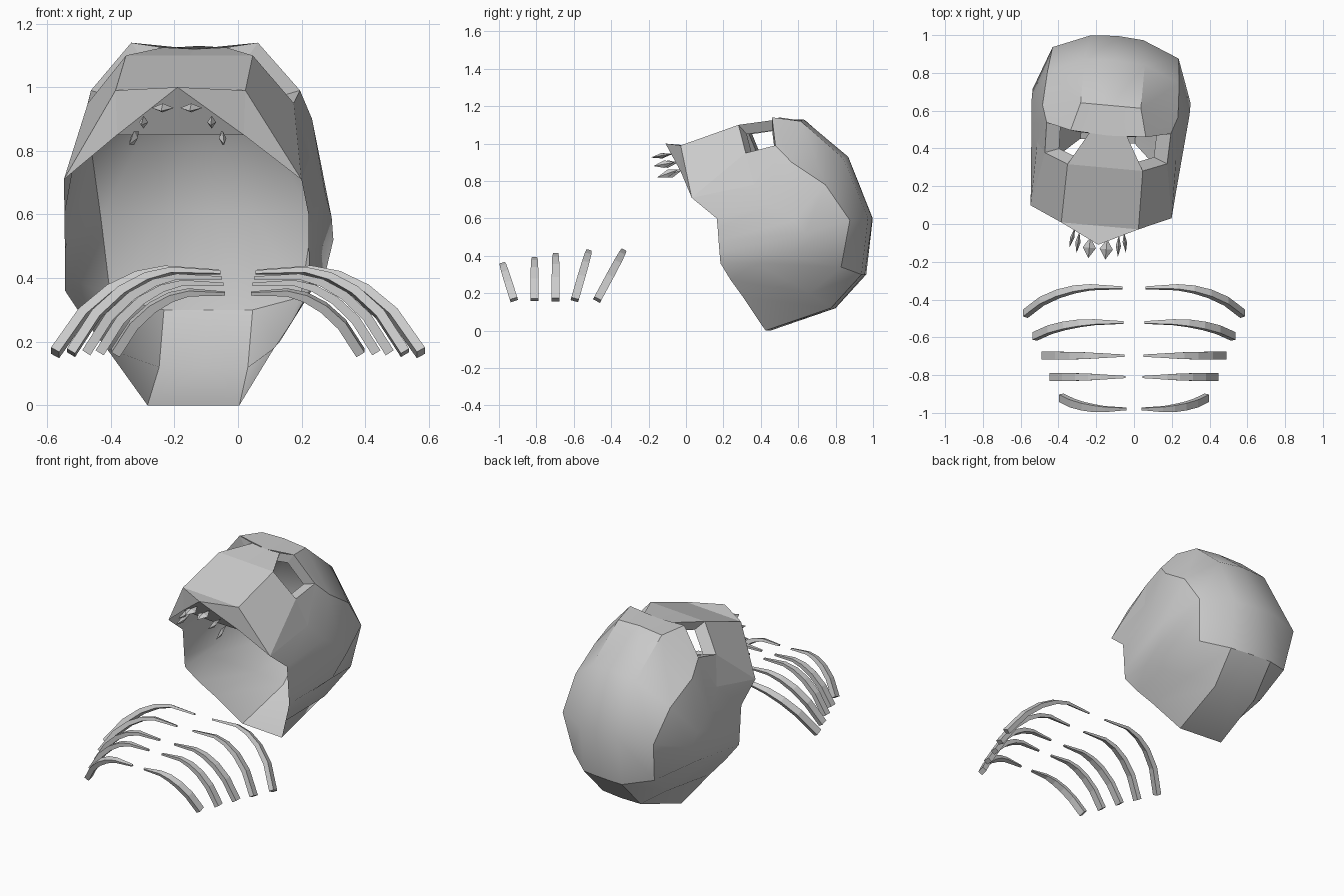
import bpy, bmesh, math
from mathutils import Vector, Matrix

if "Cube" in bpy.data.objects:
    bpy.data.objects.remove(bpy.data.objects["Cube"])

# The skull is modelled symmetric, then turned slightly to one side
POSE = Matrix.Translation((-0.18, 0, 0)) @ Matrix.Rotation(math.radians(-5.2), 4, 'Z')


def finish(name, bm, smooth=None, matrix=None):
    bmesh.ops.remove_doubles(bm, verts=bm.verts, dist=0.001)
    bmesh.ops.recalc_face_normals(bm, faces=bm.faces)
    me = bpy.data.meshes.new(name)
    bm.to_mesh(me)
    bm.free()
    ob = bpy.data.objects.new(name, me)
    bpy.context.collection.objects.link(ob)
    if matrix:
        ob.matrix_world = matrix
    if smooth:
        bpy.ops.object.select_all(action='DESELECT')
        ob.select_set(True)
        bpy.context.view_layer.objects.active = ob
        bpy.ops.object.shade_smooth_by_angle(angle=math.radians(smooth))
    return ob


def mirrored(bm, points):
    for s in (1, -1):
        bm.faces.new([bm.verts.new((s * p[0], p[1], p[2])) for p in points])


# Cranium: rows from brow over the back to the base, each from midline to side rim
rows = [
    [(0, .47, 1.12), (.20, .48, 1.14), (.33, .51, .99), (.37, .40, .78), (.375, .065, .71)],
    [(0, .63, 1.13), (.16, .63, 1.12), (.36, .60, .90), (.41, .50, .67), (.385, .20, .60)],
    [(0, .87, .93), (.16, .86, .92), (.35, .78, .78), (.42, .62, .59), (.385, .205, .55)],
    [(0, 1.0, .60), (.14, .99, .60), (.335, .91, .59), (.42, .68, .52), (.385, .21, .48)],
    [(0, .96, .30), (.14, .955, .30), (.30, .86, .34), (.40, .58, .40), (.385, .215, .42)],
    [(0, .80, .12), (.14, .79, .12), (.25, .69, .20), (.375, .42, .36), (.385, .22, .36)],
    [(0, .44, 0), (.145, .44, 0), (.265, .33, .18), (.33, .27, .27), (.385, .22, .36)],
]
bm = bmesh.new()
for r0, r1 in zip(rows, rows[1:]):
    for i in range(4):
        quad = [r0[i], r0[i + 1], r1[i + 1], r1[i]]
        mirrored(bm, [p for k, p in enumerate(quad) if p not in quad[:k]])
finish("cranium", bm, 32, POSE)

# Face: bridge, upper jaw, cheeks and eye sockets
brow_mid, brow, brow_out, temple, cheek = rows[0]
nose, jaw_top, jaw_low = (0, -.11, 1.0), (.205, -.01, .99), (.20, -.01, .85)
mid_top, mid_low = (0, -.01, .99), (0, -.02, .85)
bridge, bridge_mid = (.20, .30, 1.10), (0, .30, 1.10)
socket_in, socket_low = (.10, .475, 1.125), (.325, .35, .95)
bm = bmesh.new()
for f in [
    (nose, jaw_top, mid_top), (mid_top, jaw_top, bridge, bridge_mid),
    (nose, jaw_low, jaw_top), (jaw_top, jaw_low, cheek),
    (nose, jaw_low, mid_low), (jaw_top, cheek, socket_low, bridge),
    (socket_low, cheek, temple), (socket_low, temple, brow_out),
    (bridge_mid, bridge, socket_in, brow_mid),
]:
    mirrored(bm, f)
rim = [bridge, socket_in, brow, brow_out, socket_low]
centre = sum((Vector(p) for p in rim), Vector()) / len(rim)
inner = [Vector(p).lerp(centre, .25) + Vector((-.05, .01, -.04)) for p in rim]
for i in range(5):
    j = (i + 1) % 5
    mirrored(bm, (rim[i], rim[j], inner[j], inner[i]))
finish("face", bm, None, POSE)

# Teeth: three flattened points per side (root, tip, half width, half height)
bm = bmesh.new()
for root, tip, w, h in [
    ((.045, -.075, .945), (.045, -.185, .925), .035, .014),
    ((.105, -.05, .90), (.11, -.165, .88), .014, .02),
    ((.13, -.03, .86), (.15, -.14, .82), .012, .022),
]:
    root, tip = Vector(root), Vector(tip)
    belly = root.lerp(tip, .5)
    ring = [belly + Vector(o) for o in ((w, 0, 0), (0, 0, h), (-w, 0, 0), (0, 0, -h))]
    for i in range(4):
        mirrored(bm, (ring[i], ring[(i + 1) % 4], tip))
        mirrored(bm, (ring[i], ring[(i + 1) % 4], root))
finish("teeth", bm, None, POSE)

# Ribs: one normalised arch with a tapering rectangular section
ARCH = [(.105, .98), (.40, 1), (.55, .92), (.70, .75), (.85, .47), (1, 0)]
WIDTH = [.006, .014, .018, .020, .021, .021]
THICK = [.005, .009, .012, .014, .015, .015]


def rib(name, reach, top, y_top, y_end, side):
    bm = bmesh.new()
    path = [Vector((u * (reach - .01), y_end + (y_top - y_end) * v, .165 + (top - .165) * v))
            for u, v in ARCH]
    slant = Vector((0, top - .165, y_end - y_top)).normalized()
    loops = []
    for i, p in enumerate(path):
        t = path[min(i + 1, 5)] - path[max(i - 1, 0)]
        n = t.cross(slant).normalized() * THICK[i]
        w = slant * WIDTH[i]
        loops.append([bm.verts.new((side * q.x, q.y, q.z))
                      for q in (p + n + w, p + n - w, p - n - w, p - n + w)])
    for a, b in zip(loops, loops[1:]):
        for k in range(4):
            bm.faces.new((a[k], a[(k + 1) % 4], b[(k + 1) % 4], b[k]))
    bm.faces.new(loops[0])
    bm.faces.new(loops[-1])
    finish(name, bm)


for n, (reach, top, y_top, y_end) in enumerate([
    (.585, .425, -.335, -.475), (.535, .423, -.52, -.595), (.487, .405, -.697, -.697),
    (.445, .385, -.81, -.81), (.395, .355, -.98, -.92),
]):
    for side in (1, -1):
        rib(f"rib_{n + 1}_{'right' if side > 0 else 'left'}", reach, top, y_top, y_end, side)
